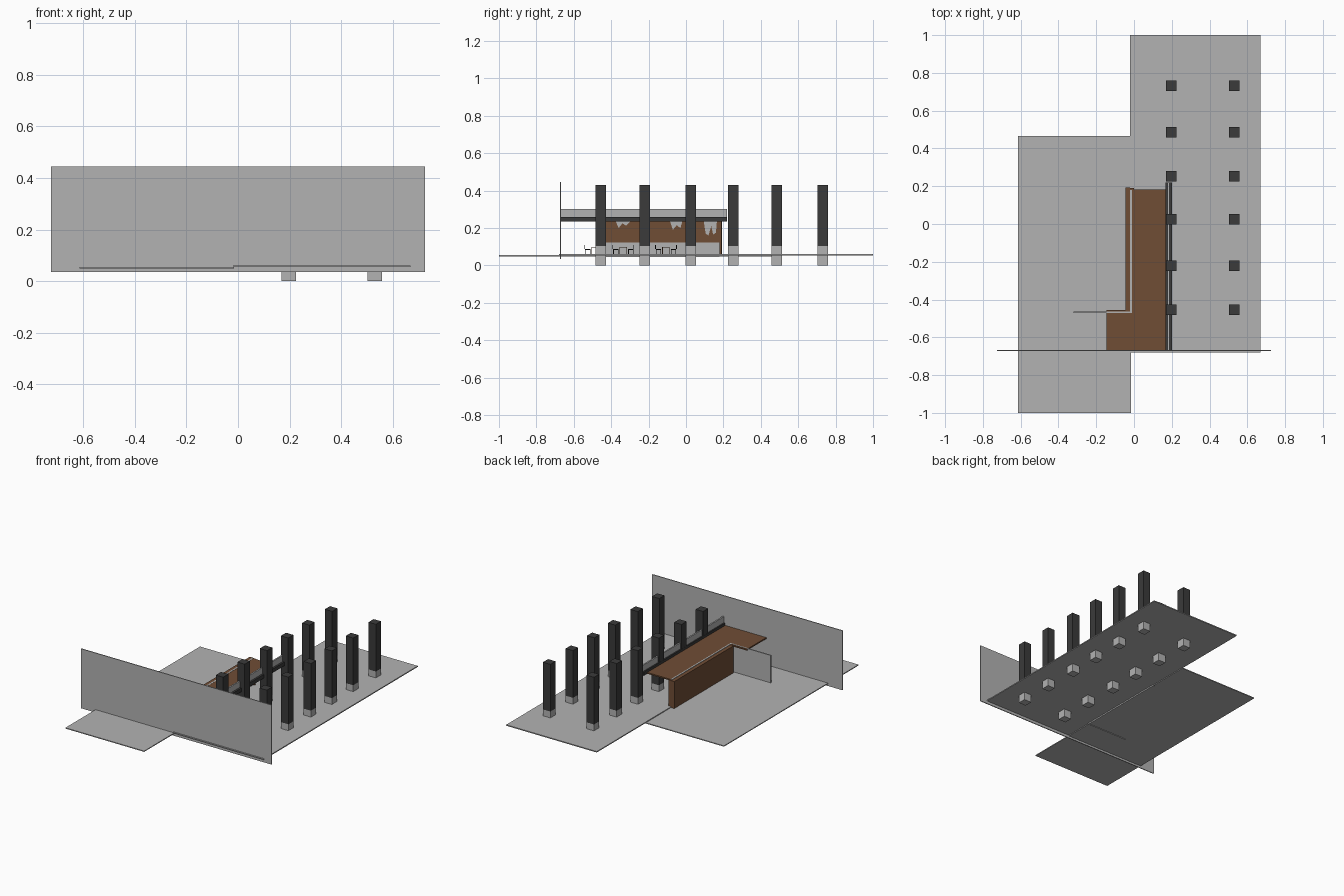
import bpy
import bmesh

cube = bpy.data.objects.get("Cube")
if cube:
    bpy.data.objects.remove(cube, do_unlink=True)


def material(name, colour):
    m = bpy.data.materials.new(name)
    m.use_nodes = True
    m.diffuse_color = (*colour, 1)
    m.node_tree.nodes["Principled BSDF"].inputs["Base Color"].default_value = (*colour, 1)
    return m


GREY = material("light grey", (0.45, 0.45, 0.45))
DARK = material("dark grey", (0.043, 0.043, 0.043))
BROWN = material("timber brown", (0.162, 0.075, 0.036))
BLACK = material("black", (0.012, 0.012, 0.012))


def finish(name, bm, mat):
    bmesh.ops.recalc_face_normals(bm, faces=bm.faces)
    mesh = bpy.data.meshes.new(name)
    bm.to_mesh(mesh)
    bm.free()
    mesh.materials.append(mat)
    ob = bpy.data.objects.new(name, mesh)
    bpy.context.scene.collection.objects.link(ob)
    return ob


def add_box(bm, x, y, z):
    """Add a box given its (low, high) range on each axis."""
    verts = bmesh.ops.create_cube(bm, size=1)["verts"]
    for v in verts:
        v.co = [r[0] if c < 0 else r[1] for c, r in zip(v.co, (x, y, z))]


def boxes(name, mat, *ranges):
    bm = bmesh.new()
    for r in ranges:
        add_box(bm, *r)
    return finish(name, bm, mat)


def prism(name, mat, points, depth):
    """Extrude a flat outline along a vector."""
    bm = bmesh.new()
    face = bm.faces.new([bm.verts.new(p) for p in points])
    top = bmesh.ops.extrude_face_region(bm, geom=[face])["geom"]
    bmesh.ops.translate(bm, vec=depth, verts=[v for v in top if isinstance(v, bmesh.types.BMVert)])
    return finish(name, bm, mat)


# Floor slabs and the long front wall
boxes("left_floor", GREY, ((-0.615, -0.015), (-1, 0.465), (0.049, 0.055)))
boxes("right_floor", GREY, ((-0.02, 0.67), (-0.68, 1), (0.054, 0.061)))
boxes("front_wall", GREY, ((-0.725, 0.725), (-0.673, -0.667), (0.035, 0.445)))

# Two rows of square columns on pale footings
HALF = 0.028
for x in (0.197, 0.53):
    for y in (-0.455, -0.22, 0.025, 0.253, 0.485, 0.732):
        sides = ((x - HALF, x + HALF), (y - HALF, y + HALF))
        boxes("column_footing", GREY, (*sides, (0, 0.105)))
        boxes("column_shaft", DARK, (*sides, (0.105, 0.43)))

# Roof, as an L-shaped sheet
outline = [(-0.145, -0.667), (0.172, -0.667), (0.172, 0.182),
           (-0.01, 0.182), (-0.01, -0.455), (-0.145, -0.455)]
prism("roof", BROWN, [(x, y, 0.234) for x, y in outline], (0, 0, 0.009))

# Roof beam with an upright fascia
boxes("roof_beam", DARK, ((0.168, 0.2), (-0.667, 0.22), (0.234, 0.26)))
boxes("roof_fascia", GREY, ((0.177, 0.187), (-0.667, 0.22), (0.26, 0.302)))

# Timber outer wall and pale L-shaped inner wall
boxes("timber_wall", BROWN, ((-0.045, -0.02), (-0.455, 0.192), (0.055, 0.241)))
boxes("inner_wall", GREY,
      ((-0.02, -0.01), (-0.472, 0.18), (0.045, 0.244)),
      ((-0.32, -0.01), (-0.472, -0.464), (0.045, 0.244)))

# Timber cladding with a ragged upper edge on the inner wall
ragged = [(0.18, 0.234), (0.165, 0.234), (0.16, 0.175), (0.145, 0.165), (0.135, 0.21),
          (0.12, 0.16), (0.105, 0.17), (0.095, 0.234), (-0.02, 0.234), (-0.03, 0.2),
          (-0.05, 0.215), (-0.07, 0.19), (-0.085, 0.234), (-0.3, 0.234), (-0.32, 0.212),
          (-0.34, 0.225), (-0.36, 0.2), (-0.375, 0.234), (-0.43, 0.234)]
prism("wall_cladding", BROWN,
      [(-0.01, y, z) for y, z in [(-0.43, 0.122), (0.18, 0.122)] + ragged], (0.004, 0, 0))
boxes("cladding_end_post", BROWN, ((-0.02, 0.0), (0.18, 0.19), (0.055, 0.241)))


# Dining furniture under the roof
def chair(x, y, facing):
    def span(a, b):
        return tuple(sorted((y + a * facing, y + b * facing)))
    w, leg = 0.014, 0.003
    parts = [((x - w, x + w), span(-0.014, 0.014), (0.083, 0.088)),
             ((x - w, x + w), span(-0.018, -0.014), (0.088, 0.11))]
    for lx in (x - w, x + w - leg):
        for a in (-0.014, 0.011):
            parts.append(((lx, lx + leg), span(a, a + leg), (0.06, 0.083)))
    boxes("chair", BLACK, *parts)


def table(x, y):
    w, leg = 0.02, 0.003
    parts = [((x - w, x + w), (y - w, y + w), (0.095, 0.099))]
    for lx in (x - w, x + w - leg):
        for ly in (y - w, y + w - leg):
            parts.append(((lx, lx + leg), (ly, ly + leg), (0.06, 0.095)))
    boxes("table", BROWN, *parts)


for y in (-0.485, -0.335, -0.107):
    table(0.07, y)
    chair(0.07, y - 0.04, 1)
    chair(0.07, y + 0.04, -1)
